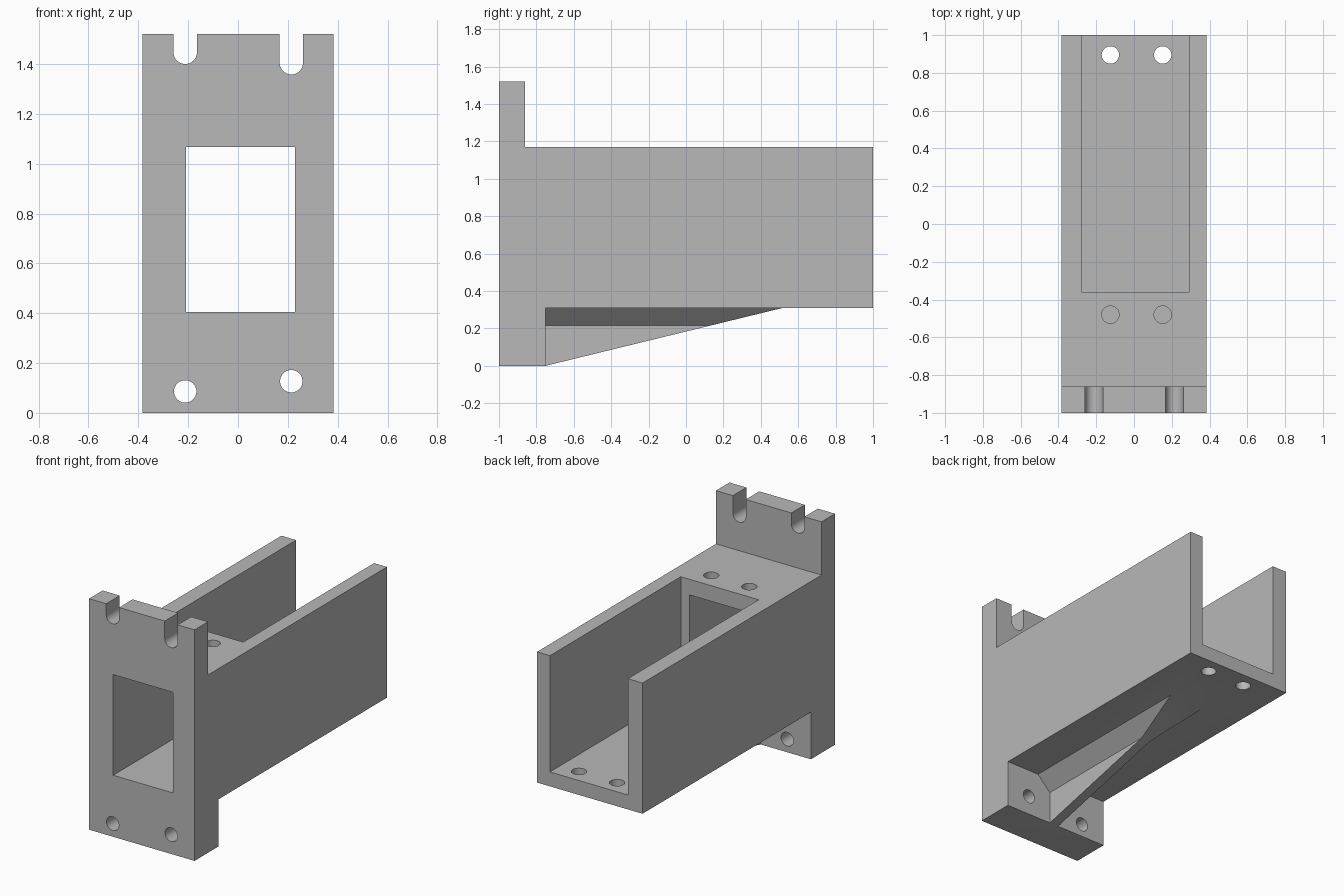
import bpy
import bmesh
from mathutils import Vector

cube = bpy.data.objects.get("Cube")
if cube:
    bpy.data.objects.remove(cube, do_unlink=True)

HALF = 0.384      # half width of the bracket
BODY_BOTTOM, BODY_TOP = 0.31, 1.17

grey = bpy.data.materials.new("light grey")
grey.use_nodes = True
grey.diffuse_color = (0.48, 0.48, 0.48, 1)
grey.node_tree.nodes["Principled BSDF"].inputs["Base Color"].default_value = (0.48, 0.48, 0.48, 1)


def finish(name, bm):
    bmesh.ops.recalc_face_normals(bm, faces=bm.faces)
    mesh = bpy.data.meshes.new(name)
    bm.to_mesh(mesh)
    bm.free()
    mesh.materials.append(grey)
    obj = bpy.data.objects.new(name, mesh)
    bpy.context.collection.objects.link(obj)
    return obj


def prism(name, profile, start, push):
    """Extrude a closed profile of 3D points, moved by start, along push."""
    bm = bmesh.new()
    face = bm.faces.new([bm.verts.new(Vector(p) + Vector(start)) for p in profile])
    out = bmesh.ops.extrude_face_region(bm, geom=[face])
    moved = [v for v in out["geom"] if isinstance(v, bmesh.types.BMVert)]
    bmesh.ops.translate(bm, verts=moved, vec=push)
    return finish(name, bm)


def side_prism(name, yz, half):
    return prism(name, [(0, y, z) for y, z in yz], (-half, 0, 0), (2 * half, 0, 0))


def box(name, low, high):
    (x, y, z), (X, Y, Z) = low, high
    return prism(name, [(x, y, z), (X, y, z), (X, Y, z), (x, Y, z)], (0, 0, 0), (0, 0, Z - z))


def cylinder(name, centre, radius, depth, along_y=False):
    bm = bmesh.new()
    bmesh.ops.create_cone(bm, cap_ends=True, segments=40, radius1=radius, radius2=radius, depth=depth)
    for v in bm.verts:
        if along_y:
            v.co = Vector((v.co.x, v.co.z, v.co.y))
        v.co += Vector(centre)
    return finish(name, bm)


def combine(target, tool, operation):
    mod = target.modifiers.new(tool.name, 'BOOLEAN')
    mod.operation, mod.solver, mod.object = operation, 'EXACT', tool
    bpy.context.view_layer.objects.active = target
    bpy.ops.object.modifier_apply(modifier=mod.name)
    bpy.data.objects.remove(tool, do_unlink=True)


# Mounting plate, lower flange and long body in one side profile
bracket = side_prism("mounting_bracket", [
    (-1, 0), (-0.75, 0), (-0.75, BODY_BOTTOM), (1, BODY_BOTTOM),
    (1, BODY_TOP), (-0.86, BODY_TOP), (-0.86, 1.52), (-1, 1.52)], HALF)

# Tapered rib under the body, flaring where it meets the underside
rib_x, thin, wide = 0.014, 0.033, 0.128
right_half = [(thin, -0.05), (thin, 0.215), (wide, BODY_BOTTOM), (wide, 0.36)]
section = right_half + [(-x, z) for x, z in reversed(right_half)]
rib = prism("rib", [(x, 0, z) for x, z in section], (rib_x, -0.85, 0), (0, 1.7, 0))
wedge = side_prism("rib_taper", [
    (-0.8, 0.01), (-0.75, 0), (0.52, BODY_BOTTOM), (0.684, 0.35), (-0.8, 0.35)], 0.3)
combine(rib, wedge, 'INTERSECT')
combine(bracket, rib, 'UNION')

# Open channel and the window through the front
combine(bracket, box("channel", (-0.277, -0.36, 0.405), (0.29, 1.2, 1.4)), 'DIFFERENCE')
combine(bracket, box("window", (-0.208, -1.2, 0.405), (0.228, -0.3, 1.067)), 'DIFFERENCE')

# Screw holes in the floor and the roof
for x in (-0.125, 0.152):
    combine(bracket, cylinder("floor_hole", (x, 0.895, 0.35), 0.046, 0.3), 'DIFFERENCE')
    combine(bracket, cylinder("roof_hole", (x, -0.48, 1.15), 0.046, 0.3), 'DIFFERENCE')

# Lower plate holes, and round-bottomed slots in the top edge
for x, hole_z, slot_z in ((-0.212, 0.086, 1.447), (0.214, 0.127, 1.405)):
    r = 0.047
    combine(bracket, cylinder("plate_hole", (x, -0.9, hole_z), 0.045, 0.6, True), 'DIFFERENCE')
    slot = cylinder("slot", (x, -0.95, slot_z), r, 0.4, True)
    combine(slot, box("slot_top", (x - r, -1.15, slot_z), (x + r, -0.75, 1.7)), 'UNION')
    combine(bracket, slot, 'DIFFERENCE')

# Smooth the bores, keep every edge sharp
bpy.ops.object.select_all(action='DESELECT')
bracket.select_set(True)
bpy.context.view_layer.objects.active = bracket
bpy.ops.object.shade_smooth_by_angle()
